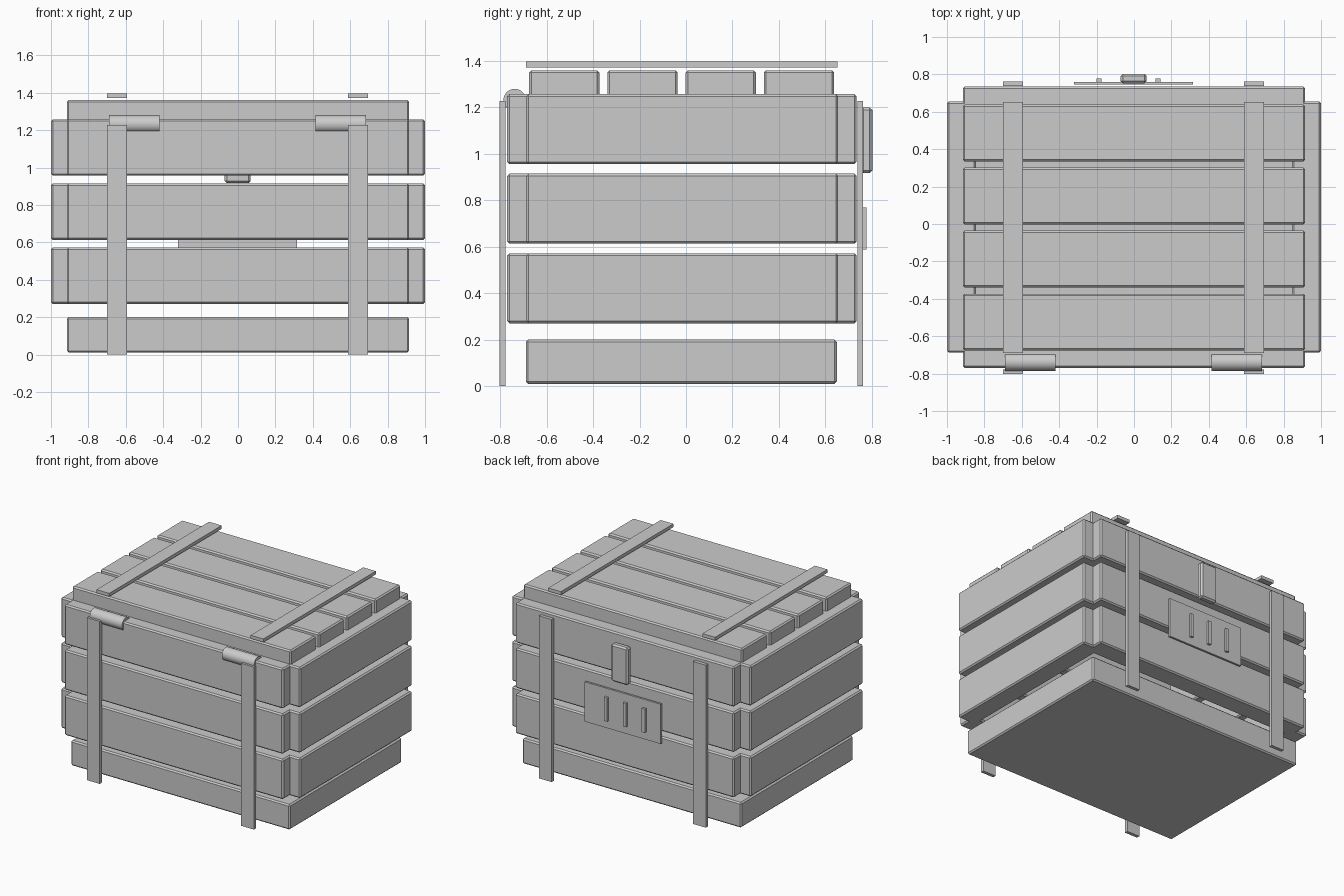
import bpy
from math import pi

if "Cube" in bpy.data.objects:
    bpy.data.objects.remove(bpy.data.objects["Cube"])


def box(name, x, y, z, bevel=0.0):
    """Axis-aligned box from (min, max) ranges, optionally chamfered."""
    bpy.ops.mesh.primitive_cube_add(size=1)
    ob = bpy.context.object
    ob.name = name
    for v in ob.data.vertices:
        for i, (lo, hi) in enumerate((x, y, z)):
            v.co[i] = lo if v.co[i] < 0 else hi
    if bevel:
        m = ob.modifiers.new("chamfer", 'BEVEL')
        m.width = bevel
        m.segments = 1
    return ob


B = 0.01      # board chamfer
T = 0.155     # board thickness
W = 0.915     # half length of front, back and lid boards

# Solid base
box("base", (-W, W), (-0.69, 0.65), (0.01, 0.20), B)

# Three rows of wall boards
for i in range(3):
    z = (0.27 + i * 0.343, 0.572 + i * 0.343)
    box("front_board", (-W, W), (-0.77, -0.77 + T), z, B)
    box("back_board", (-W, W), (0.735 - T, 0.735), z, B)
    box("left_board", (-1, -1 + T), (-0.688, 0.655), z, B)
    box("right_board", (1 - T, 1), (-0.688, 0.655), z, B)

# Four lid planks
for i in range(4):
    y = -0.676 + i * 0.337
    box("lid_plank", (-W, W), (y, y + 0.303), (1.36 - T, 1.36), B)

# Metal straps and hinge barrels
for cx, hx in ((-0.647, -0.555), (0.642, 0.55)):
    x = (cx - 0.053, cx + 0.053)
    box("front_strap", x, (-0.803, -0.778), (0, 1.228))
    box("back_strap", x, (0.738, 0.763), (0, 1.228))
    box("lid_strap", x, (-0.69, 0.653), (1.372, 1.397))
    bpy.ops.mesh.primitive_cylinder_add(
        vertices=32, radius=0.048, depth=0.27,
        location=(hx, -0.738, 1.232), rotation=(0, pi / 2, 0))
    bpy.context.object.name = "hinge_barrel"
    bpy.ops.object.shade_smooth_by_angle()

# Latch on the back
box("latch", (-0.072, 0.068), (0.752, 0.803), (0.917, 1.20), 0.012)

# Back plate with three raised bars
box("plate", (-0.32, 0.315), (0.745, 0.76), (0.53, 0.83))
for cx in (-0.187, -0.029, 0.129):
    box("plate_bar", (cx - 0.013, cx + 0.013), (0.755, 0.777), (0.588, 0.768))
